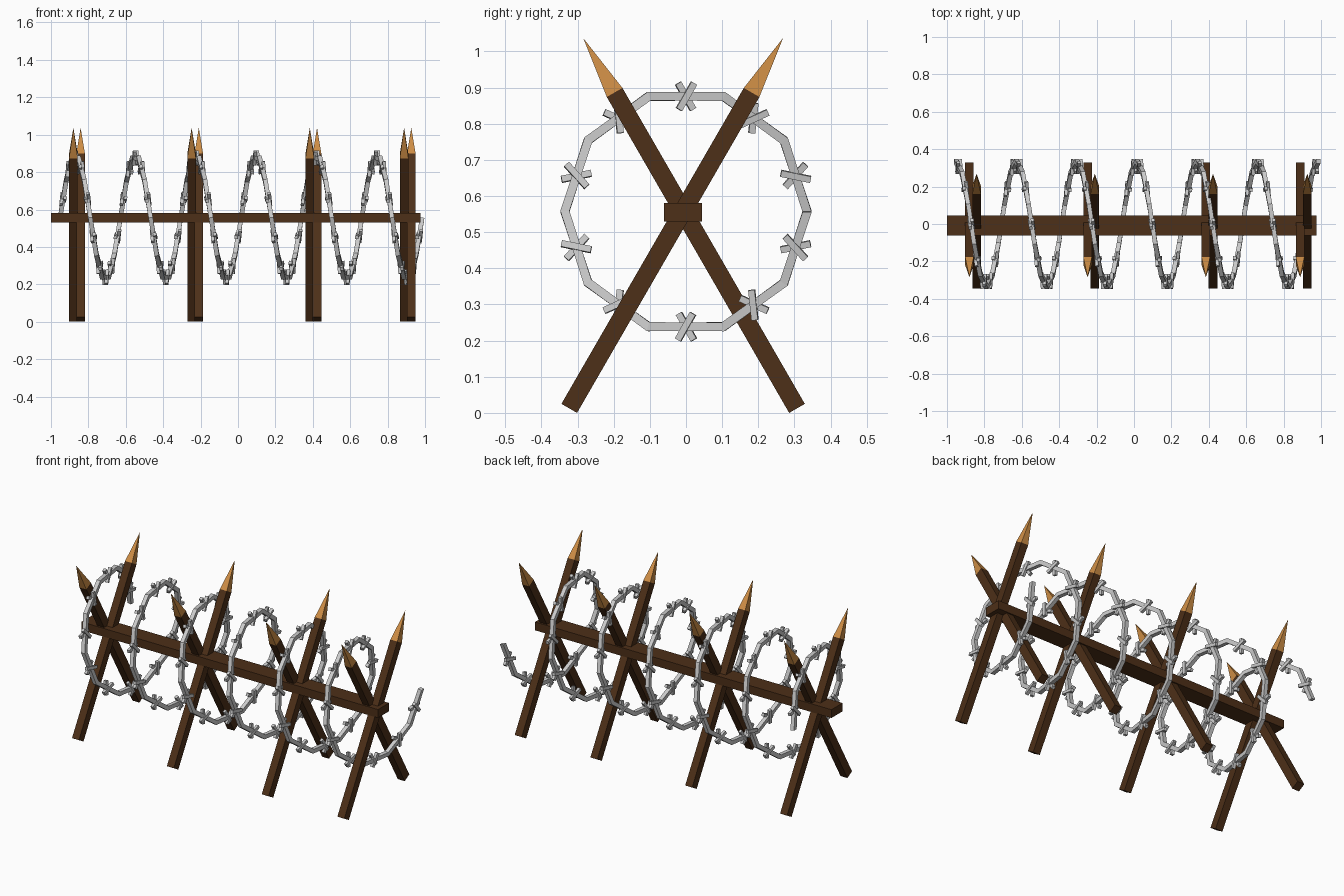
import bpy, bmesh
from math import cos, sin, pi, radians
from mathutils import Vector, Matrix

if "Cube" in bpy.data.objects:
    bpy.data.objects.remove(bpy.data.objects["Cube"])


def material(name, rgb):
    m = bpy.data.materials.new(name)
    m.diffuse_color = (*rgb, 1)
    m.use_nodes = True
    m.node_tree.nodes["Principled BSDF"].inputs["Base Color"].default_value = m.diffuse_color
    return m


dark_wood = material("dark_wood", (0.075, 0.029, 0.009))
cut_wood = material("cut_wood", (0.62, 0.27, 0.06))


def finish(bm, name, mats=()):
    bmesh.ops.recalc_face_normals(bm, faces=bm.faces)
    me = bpy.data.meshes.new(name)
    bm.to_mesh(me)
    bm.free()
    for m in mats:
        me.materials.append(m)
    ob = bpy.data.objects.new(name, me)
    bpy.context.collection.objects.link(ob)
    return ob


def box(bm, size, mat):
    bmesh.ops.create_cube(bm, size=1, matrix=mat @ Matrix.Diagonal((*size, 1)))


YC, ZC = -0.008, 0.558

# Horizontal beam
bm = bmesh.new()
box(bm, (1.975, 0.105, 0.05), Matrix.Translation((-0.0125, YC, ZC - 0.003)))
finish(bm, "beam", [dark_wood])


# Sharpened stake: square shaft with a pale pyramid tip, leaning toward side * y
def stake(name, x, side):
    w, t, length, tip = 0.023, 0.025, 1.009, 0.174
    bm = bmesh.new()
    corners = [(-w, -t), (w, -t), (w, t), (-w, t)]
    low = [bm.verts.new((a, b, 0)) for a, b in corners]
    top = [bm.verts.new((a, b, length)) for a, b in corners]
    apex = bm.verts.new((0, 0, length + tip))
    bm.faces.new(low)
    for i in range(4):
        j = (i + 1) % 4
        bm.faces.new((low[i], low[j], top[j], top[i]))
        bm.faces.new((top[i], top[j], apex)).material_index = 1
    bm.transform(Matrix.Translation((x, YC - side * 0.315, 0.0125))
                 @ Matrix.Rotation(radians(-30 * side), 4, 'X'))
    finish(bm, name, [dark_wood, cut_wood])


for i, x in enumerate((-0.88, -0.248, 0.384, 0.888)):
    stake(f"stake_front_{i + 1}", x, -1)
    stake(f"stake_back_{i + 1}", x + 0.0385, 1)

# Coiled wire: ten-sided helix with a square section
R, TURNS, SIDES, H = 0.335, 6, 10, 0.012
X0, X1 = -0.951, 0.985
N = TURNS * SIDES
STEP = 2 * pi / SIDES


def coil(i):
    a = i * STEP
    return Vector((X0 + (X1 - X0) * i / N, R * cos(a), 0.557 + R * sin(a)))


def frame(i, tangent):
    a = i * STEP
    radial = Vector((0, cos(a), sin(a)))
    t = tangent.normalized()
    return t, radial, t.cross(radial).normalized()


bm = bmesh.new()
prev = None
for i in range(N + 1):
    t, r, s = frame(i, coil(i + 1) - coil(i - 1))
    h = H / cos(STEP / 2)
    ring = [bm.verts.new(coil(i) + r * h * a + s * H * b)
            for a, b in ((-1, -1), (1, -1), (1, 1), (-1, 1))]
    if prev:
        for k in range(4):
            j = (k + 1) % 4
            bm.faces.new((prev[k], prev[j], ring[j], ring[k]))
    else:
        bm.faces.new(ring)
    prev = ring
bm.faces.new(prev)
finish(bm, "wire_coil")

# Barbs: two crossed bars at the middle of every wire segment
bm = bmesh.new()
for i in range(N):
    t, r, s = frame(i + 0.5, coil(i + 1) - coil(i))
    basis = Matrix((t, r, s)).transposed().to_4x4()
    mid = Matrix.Translation((coil(i) + coil(i + 1)) / 2)
    for sign in (-1, 1):
        box(bm, (0.084, 0.018, 0.018), mid @ basis
            @ Matrix.Translation((0, 0, sign * 0.008))
            @ Matrix.Rotation(radians(60 * sign), 4, 'Z'))
finish(bm, "wire_barbs")
